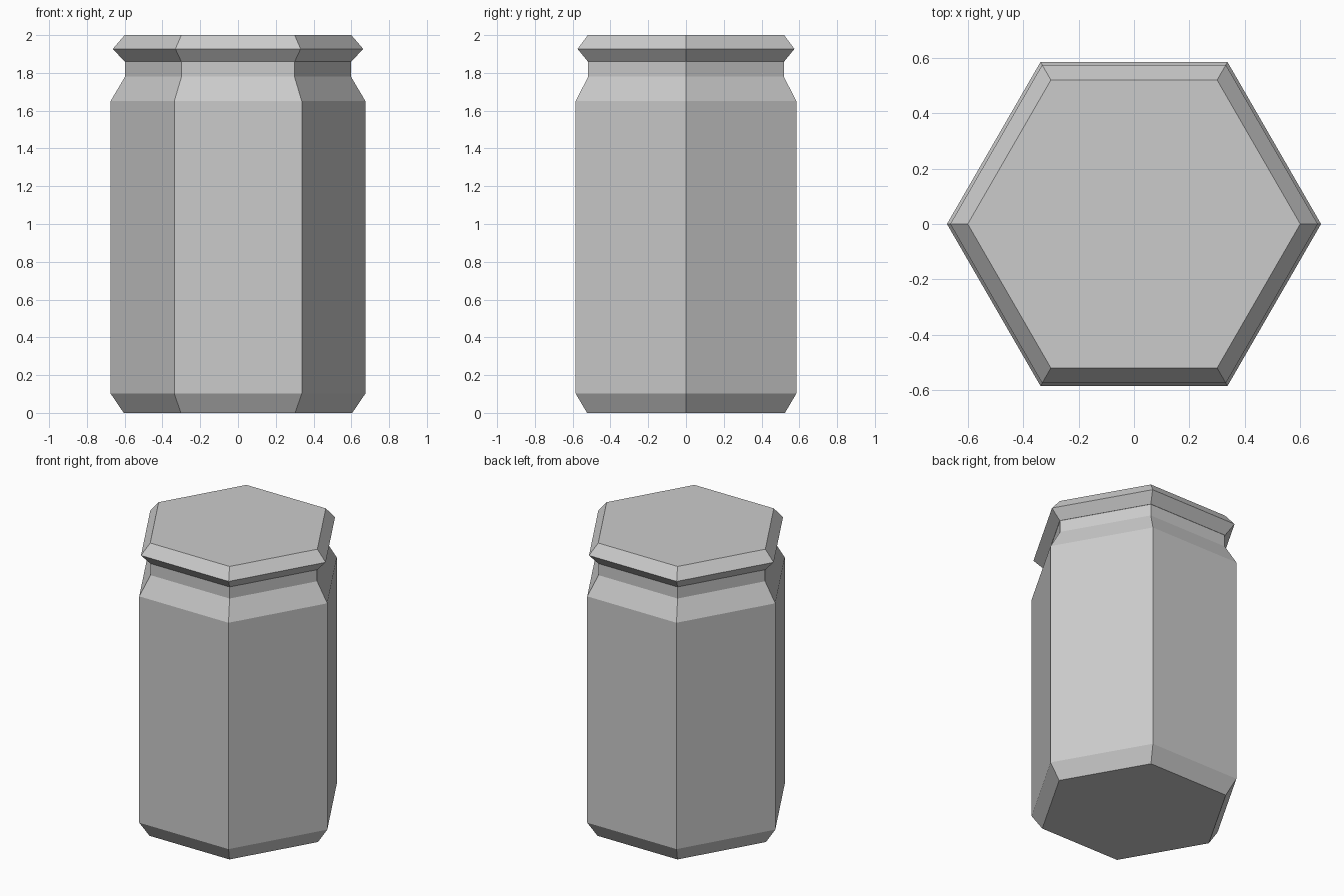
import bpy, bmesh, math

if "Cube" in bpy.data.objects:
    bpy.data.objects.remove(bpy.data.objects["Cube"])

SIDES = 6


def hex_lathe(name, profile, cap_top=True):
    """Stack hexagonal rings from (radius, height) pairs and bridge them."""
    bm = bmesh.new()
    rings = []
    for r, z in profile:
        rings.append([bm.verts.new((r * math.cos(2 * math.pi * i / SIDES),
                                    r * math.sin(2 * math.pi * i / SIDES), z))
                      for i in range(SIDES)])
    for low, high in zip(rings, rings[1:]):
        for i in range(SIDES):
            j = (i + 1) % SIDES
            bm.faces.new((low[i], low[j], high[j], high[i]))
    bm.faces.new(rings[0][::-1])
    if cap_top:
        bm.faces.new(rings[-1])
    mesh = bpy.data.meshes.new(name)
    bm.to_mesh(mesh)
    bm.free()
    obj = bpy.data.objects.new(name, mesh)
    bpy.context.collection.objects.link(obj)
    return obj


# Jar body: chamfered base, straight walls, shoulder and neck (mouth closed by the lid)
hex_lathe("jar_body", [(0.605, 0), (0.675, 0.103), (0.675, 1.65),
                       (0.598, 1.78), (0.598, 1.86)], cap_top=False)

# Lid: flared rim with a bevel above and below
hex_lathe("jar_lid", [(0.60, 1.86), (0.663, 1.927), (0.60, 2.0)])
